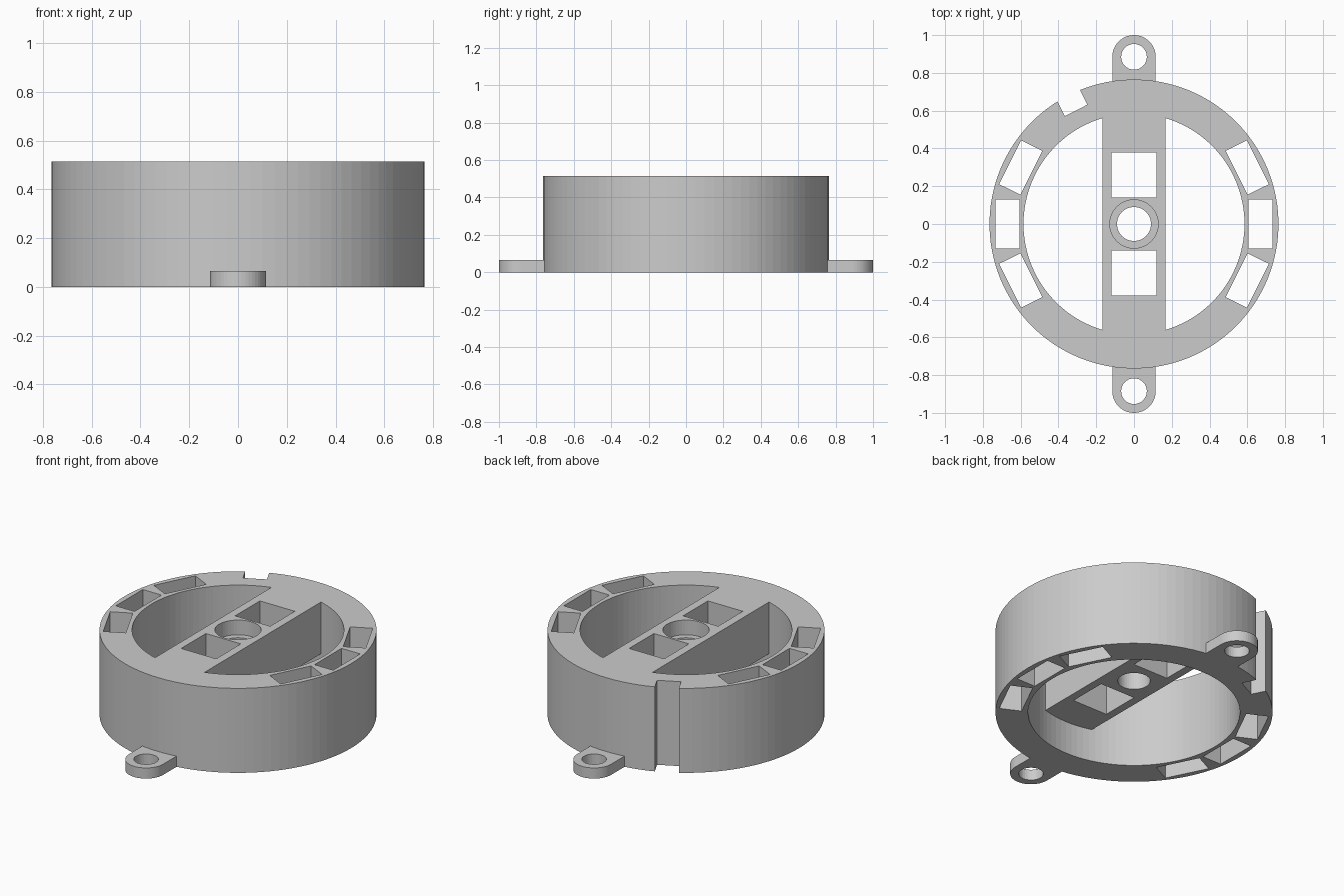
import bpy, bmesh
from math import sin, cos, pi, radians
from mathutils import Matrix, Vector

if "Cube" in bpy.data.objects:
    bpy.data.objects.remove(bpy.data.objects["Cube"], do_unlink=True)

HEIGHT, OUTER, INNER = 0.515, 0.765, 0.585
BAR_HALF, BAR_BOTTOM = 0.167, 0.2

grey = bpy.data.materials.new("plain grey")
grey.use_nodes = True
color = (0.6, 0.6, 0.6, 1)
grey.diffuse_color = color
grey.node_tree.nodes["Principled BSDF"].inputs["Base Color"].default_value = color


def arc(radius, start, end, steps, cx=0, cy=0):
    return [(cx + radius * cos(start + (end - start) * i / steps),
             cy + radius * sin(start + (end - start) * i / steps)) for i in range(steps + 1)]


def circle(radius, steps, cx=0, cy=0):
    return arc(radius, 0, 2 * pi, steps, cx, cy)[:-1]


def rectangle(cx, cy, width, depth, turn=0):
    """Rectangle placed first, then swung about the origin."""
    swing = Matrix.Rotation(radians(turn), 2)
    corners = [(-1, -1), (1, -1), (1, 1), (-1, 1)]
    return [tuple(swing @ Vector((cx + sx * width / 2, cy + sy * depth / 2)))
            for sx, sy in corners]


def prism(name, outline, bottom, top):
    bm = bmesh.new()
    face = bm.faces.new([bm.verts.new((x, y, bottom)) for x, y in outline])
    extruded = bmesh.ops.extrude_face_region(bm, geom=[face])["geom"]
    verts = [v for v in extruded if isinstance(v, bmesh.types.BMVert)]
    bmesh.ops.translate(bm, verts=verts, vec=(0, 0, top - bottom))
    bmesh.ops.recalc_face_normals(bm, faces=bm.faces)
    mesh = bpy.data.meshes.new(name)
    bm.to_mesh(mesh)
    bm.free()
    mesh.materials.append(grey)
    obj = bpy.data.objects.new(name, mesh)
    bpy.context.collection.objects.link(obj)
    return obj


def combine(target, tool, operation):
    mod = target.modifiers.new(operation, "BOOLEAN")
    mod.operation, mod.solver, mod.object = operation, "EXACT", tool
    bpy.context.view_layer.objects.active = target
    bpy.ops.object.modifier_apply(modifier=mod.name)
    bpy.data.objects.remove(tool, do_unlink=True)


def cut(target, outline, bottom=-0.1, top=HEIGHT + 0.1):
    combine(target, prism("cutter", outline, bottom, top), "DIFFERENCE")


# Ring wall
housing = prism("ring_housing", circle(OUTER, 96), 0, HEIGHT)
cut(housing, circle(INNER, 96))

# Raised cross bar, with its ends buried in the ring
bar = prism("cross_bar", rectangle(0, 0, 2 * BAR_HALF, 1.3), BAR_BOTTOM, HEIGHT)
combine(housing, bar, "UNION")

# Mounting ears, front and back
for side in (-1, 1):
    tip = arc(0.115, 0, pi, 24, 0, 0.885)
    outline = [(x, side * y) for x, y in tip + [(-0.115, 0.7), (0.115, 0.7)]]
    combine(housing, prism("mounting_ear", outline, 0, 0.065), "UNION")
    cut(housing, circle(0.068, 32, 0, side * 0.885))
    # Square window in the bar
    cut(housing, rectangle(0, side * 0.26, 0.236, 0.238))

# Centre hole with a wider recess on top
cut(housing, circle(0.09, 48))
cut(housing, circle(0.128, 48), HEIGHT - 0.09)

# Three slots through each side of the ring
for base in (0, 180):
    for turn in (-26.5, 0, 26.5):
        cut(housing, rectangle(0.67, 0, 0.126, 0.26, base + turn))

# Key notch in the outer wall
cut(housing, rectangle(0.775, 0, 0.2, 0.134, 117))
